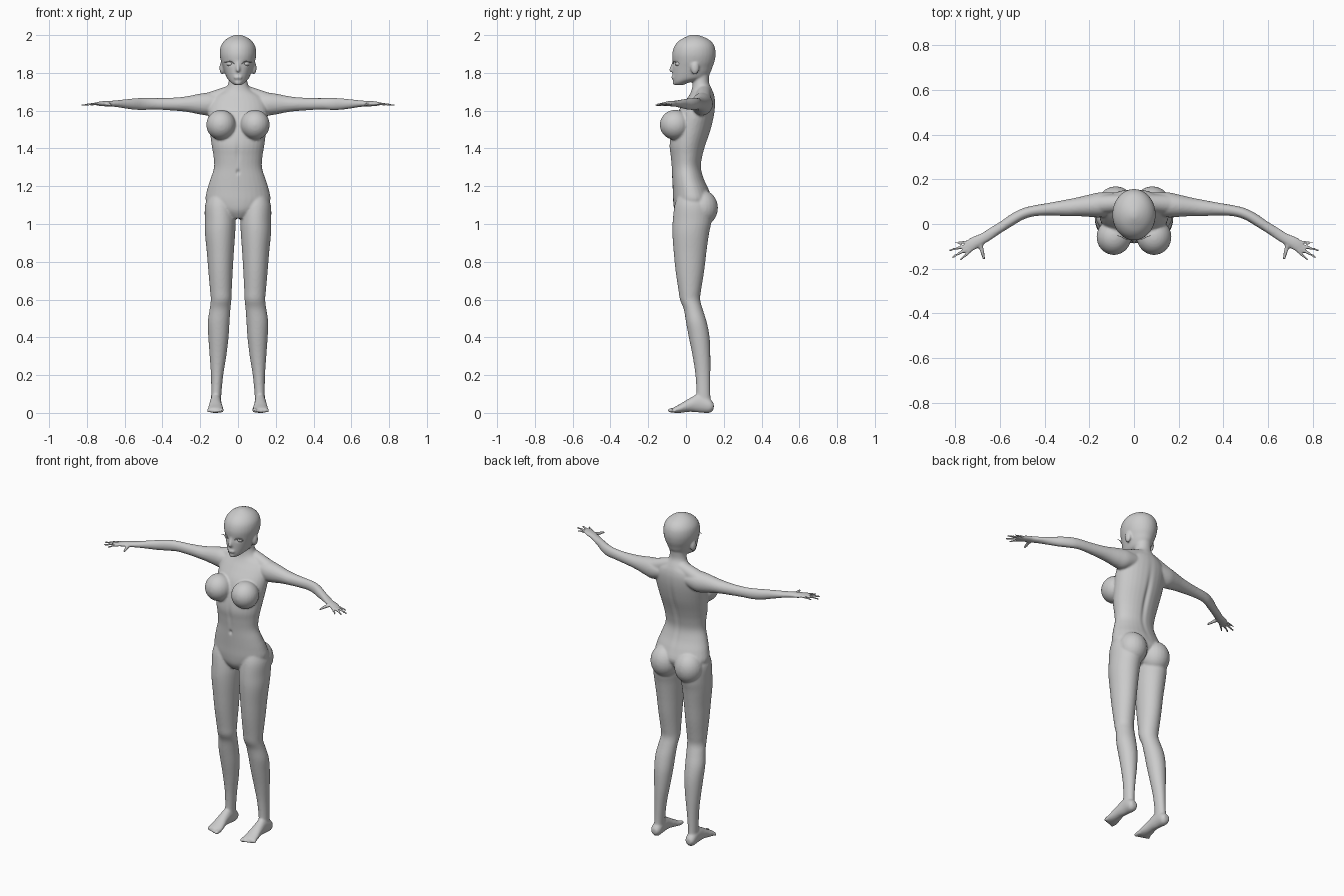
import bpy, bmesh
from math import sin, cos, pi, exp
from mathutils import Vector, Matrix

bm = bmesh.new()


def spline(rows, steps=4):
    """Smooth (Catmull-Rom) interpolation of section rows."""
    out = []
    for i in range(len(rows) - 1):
        a, b, c, d = (rows[max(i - 1, 0)], rows[i], rows[i + 1], rows[min(i + 2, len(rows) - 1)])
        for k in range(steps):
            t = k / steps
            out.append([0.5 * (2 * q + (r - p) * t + (2 * p - 5 * q + 4 * r - s) * t * t
                               + (3 * q - p - 3 * r + s) * t ** 3) for p, q, r, s in zip(a, b, c, d)])
    return out + [list(rows[-1])]


def loft(rows, axis, s=1, n=32):
    """Closed tube; row = (position on axis, lo1, hi1, lo2, hi2) of an elliptical section."""
    rings = []
    for t, a0, a1, b0, b1 in spline(rows):
        ring = []
        for k in range(n):
            u = (a0 + a1) / 2 + (a1 - a0) / 2 * cos(2 * pi * k / n)
            v = (b0 + b1) / 2 + (b1 - b0) / 2 * sin(2 * pi * k / n)
            x, y, z = {"x": (t, u, v), "y": (u, t, v), "z": (u, v, t)}[axis]
            ring.append(bm.verts.new((s * x, y, z)))
        rings.append(ring)
    for r0, r1 in zip(rings, rings[1:]):
        for k in range(n):
            bm.faces.new((r0[k], r0[(k + 1) % n], r1[(k + 1) % n], r1[k]))
    bm.faces.new(rings[0])
    bm.faces.new(rings[-1])


def ball(c, r, s=1, target=None):
    m = Matrix.Translation((s * c[0], c[1], c[2])) @ Matrix.Diagonal((*r, 1))
    bmesh.ops.create_uvsphere(target or bm, u_segments=24, v_segments=16, radius=1, matrix=m)


def limb(p, q, r1, r2, s=1):
    """Tapered rod with round ends."""
    p, q = Vector((s * p[0], *p[1:])), Vector((s * q[0], *q[1:]))
    d = q - p
    m = Matrix.Translation((p + q) / 2) @ d.to_track_quat('Z', 'Y').to_matrix().to_4x4()
    bmesh.ops.create_cone(bm, cap_ends=True, segments=16, radius1=r1, radius2=r2, depth=d.length, matrix=m)
    ball(p, (r1,) * 3)
    ball(q, (r2,) * 3)


# torso and neck: z, half width, front, back
torso = [(1.03, .05, -.035, .07), (1.07, .12, -.06, .11), (1.12, .17, -.068, .14), (1.18, .164, -.07, .122),
         (1.24, .145, -.073, .095), (1.30, .127, -.076, .08), (1.36, .13, -.082, .088), (1.42, .14, -.088, .105),
         (1.50, .15, -.075, .132), (1.58, .158, -.05, .15), (1.64, .152, -.012, .155), (1.68, .125, .016, .15),
         (1.71, .072, .03, .139), (1.75, .05, .035, .122), (1.80, .048, .03, .125)]
loft([(z, -w, w, f, b) for z, w, f, b in torso], "z")

# head
head = [(1.735, .018, -.058, -.015), (1.75, .038, -.066, .02), (1.77, .057, -.07, .1), (1.80, .07, -.071, .128),
        (1.83, .08, -.071, .14), (1.86, .09, -.071, .151), (1.90, .097, -.073, .157), (1.94, .092, -.062, .151),
        (1.97, .072, -.037, .13), (1.99, .044, -.002, .094), (2.002, .012, .028, .058)]
loft([(z, -w, w, f, b) for z, w, f, b in head], "z")
limb((0, -.066, 1.86), (0, -.08, 1.815), .006, .01)
ball((0, -.068, 1.776), (.024, .010, .010))
ball((0, -.058, 1.748), (.018, .014, .013))

leg = [(1.16, .04, .15, -.04, .08), (1.10, .02, .174, -.06, .125), (1.02, .012, .176, -.07, .135),
       (.95, .015, .175, -.072, .122), (.85, .022, .165, -.065, .108), (.75, .028, .157, -.055, .096),
       (.65, .033, .148, -.04, .08), (.60, .035, .144, -.032, .075), (.55, .04, .15, -.012, .088),
       (.48, .045, .16, .0, .11), (.40, .05, .157, .015, .125), (.30, .062, .15, .035, .129),
       (.20, .078, .143, .05, .129), (.10, .088, .142, .055, .129), (.04, .09, .143, .045, .134)]
foot = [(.147, .10, .136, .02, .05), (.125, .088, .148, 0, .075), (.07, .088, .148, .002, .10),
        (.02, .086, .152, .006, .078), (-.03, .078, .159, 0, .048), (-.06, .077, .161, 0, .032),
        (-.072, .082, .154, .004, .024)]
arm = [(.08, .04, .14, 1.60, 1.685), (.15, .03, .142, 1.575, 1.695), (.20, .032, .132, 1.58, 1.69),
       (.25, .035, .12, 1.59, 1.68), (.30, .035, .11, 1.597, 1.672), (.38, .038, .095, 1.603, 1.667),
       (.45, .034, .083, 1.606, 1.667), (.50, .018, .07, 1.603, 1.668), (.55, -.012, .045, 1.605, 1.665),
       (.60, -.043, .01, 1.612, 1.66), (.65, -.077, -.02, 1.620, 1.654), (.69, -.10, -.045, 1.622, 1.652),
       (.72, -.12, -.055, 1.624, 1.650), (.745, -.13, -.07, 1.627, 1.646)]

for s in (1, -1):
    loft(leg, "z", s)
    loft(foot, "y", s)
    loft(arm, "x", s)
    # shoulder slope, chest, buttock and ear masses
    limb((.03, .095, 1.70), (.16, .088, 1.65), .038, .044, s)
    ball((.09, -.058, 1.525), (.078, .081, .079), s)
    ball((.082, .085, 1.085), (.084, .084, .095), s)
    ball((.084, .047, 1.826), (.014, .022, .035), s)
    # toes
    for i in range(5):
        r = .013 if i == 0 else .0095 - .0006 * i
        x = .088 + (.004 + .0165 * i if i else 0)
        limb((x, -.055, .015), (x, -.085 + .0055 * i, r), r, r * .9, s)
    # fingers, index to little, then thumb
    for k, t, r in (((.735, -.122), (.777, -.16), .008), ((.745, -.11), (.812, -.148), .0085),
                    ((.745, -.095), (.825, -.118), .008), ((.74, -.078), (.80, -.085), .007)):
        limb((*k, 1.637), (*t, 1.630), r, r * .7, s)
    limb((.69, -.085, 1.636), (.672, -.155, 1.628), .012, .007, s)

bmesh.ops.recalc_face_normals(bm, faces=bm.faces)


def make(name, b):
    me = bpy.data.meshes.new(name)
    b.to_mesh(me)
    b.free()
    ob = bpy.data.objects.new(name, me)
    bpy.context.collection.objects.link(ob)
    for p in me.polygons:
        p.use_smooth = True
    return ob


# fuse everything into one skin
body = make("body", bm)
mod = body.modifiers.new("fuse", 'REMESH')
mod.mode, mod.voxel_size, mod.use_smooth_shade = 'VOXEL', .006, True
mod = body.modifiers.new("soften", 'SMOOTH')
mod.factor, mod.iterations = .5, 5
skin = bpy.data.meshes.new_from_object(body.evaluated_get(bpy.context.evaluated_depsgraph_get()))
body.modifiers.clear()
body.data = skin

# carved hollows: centre, spread, push along y
hollows = [((0, -.08, 1.275), (.008, .04, .012), .010), ((0, .12, 1.42), (.014, .06, .17), -.010),
           ((.042, -.06, 1.85), (.017, .03, .011), .007), ((-.042, -.06, 1.85), (.017, .03, .011), .007),
           ((0, -.085, 1.38), (.012, .04, .06), .005)]
for v in skin.vertices:
    dy = 0
    for c, r, push in hollows:
        dy += push * exp(-sum(((v.co[i] - c[i]) / r[i]) ** 2 for i in range(3)))
    v.co.y += dy
for p in skin.polygons:
    p.use_smooth = True

# eyes and lashes
for s, side in ((1, "left"), (-1, "right")):
    eye = bmesh.new()
    ball((.042, -.036, 1.848), (.02, .022, .014), s, eye)
    make(side + "_eye", eye)
    cu = bpy.data.curves.new(side + "_eyelash", 'CURVE')
    cu.dimensions, cu.bevel_depth, cu.bevel_resolution = '3D', .0015, 1
    sp = cu.splines.new('POLY')
    pts = [(.02, -.066, 1.848), (.03, -.068, 1.857), (.043, -.066, 1.861), (.058, -.057, 1.858), (.075, -.052, 1.856)]
    sp.points.add(len(pts) - 1)
    for p, c in zip(sp.points, pts):
        p.co = (s * c[0], c[1], c[2], 1)
    bpy.context.collection.objects.link(bpy.data.objects.new(side + "_eyelash", cu))
